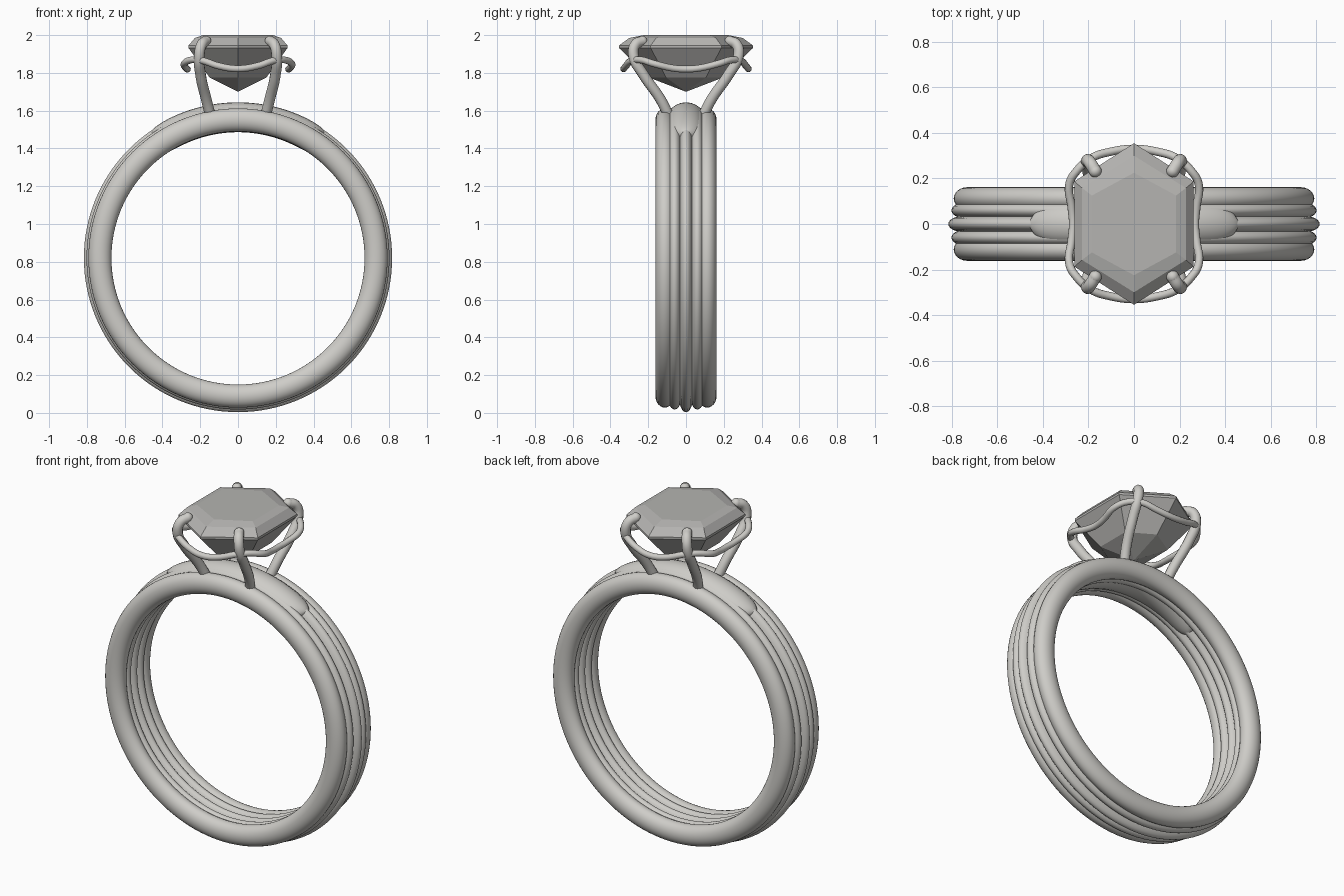
import bpy, bmesh
from math import sin, cos, pi, radians

if "Cube" in bpy.data.objects:
    bpy.data.objects.remove(bpy.data.objects["Cube"], do_unlink=True)


def material(name, color):
    m = bpy.data.materials.new(name)
    m.use_nodes = True
    m.diffuse_color = (*color, 1)
    m.node_tree.nodes["Principled BSDF"].inputs["Base Color"].default_value = (*color, 1)
    return m


metal = material("pale_metal", (0.62, 0.61, 0.58))
stone = material("grey_stone", (0.46, 0.455, 0.44))
CENTER_Z = 0.82


def finish(name, bm, mat, smooth):
    bmesh.ops.recalc_face_normals(bm, faces=bm.faces[:])
    me = bpy.data.meshes.new(name)
    for f in bm.faces:
        f.smooth = smooth
    bm.to_mesh(me)
    bm.free()
    me.materials.append(mat)
    ob = bpy.data.objects.new(name, me)
    bpy.context.collection.objects.link(ob)
    return ob


def bridge(bm, a, b):
    n = len(a)
    for i in range(n):
        bm.faces.new((a[i], a[(i + 1) % n], b[(i + 1) % n], b[i]))


def band(name, y, radius, half_width, half_depth, half_angle=None):
    """Sweep an oval section round the finger; a half_angle makes a capped arc at the top."""
    bm = bmesh.new()
    steps, sides = 128, 24
    rings = []
    for s in range(steps + (half_angle is not None)):
        if half_angle is None:
            a, k = 2 * pi * s / steps, 1
        else:
            t = -cos(pi * s / steps)
            a, k = half_angle * t, max(0.05, (1 - abs(t) ** 12) ** 0.5)
        ring = []
        for i in range(sides):
            u = 2 * pi * i / sides
            r = radius + half_depth * (0.75 + 0.25 * k) * cos(u)
            ring.append(bm.verts.new((r * sin(a), y + half_width * k * sin(u),
                                      CENTER_Z + r * cos(a))))
        rings.append(ring)
    for a, b in zip(rings, rings[1:]):
        bridge(bm, a, b)
    if half_angle is None:
        bridge(bm, rings[-1], rings[0])
    else:
        bm.faces.new(rings[0])
        bm.faces.new(rings[-1])
    return finish(name, bm, metal, True)


def wire(name, points, radius, cyclic=False):
    """Round wire through the points, turned into a mesh."""
    cu = bpy.data.curves.new(name, "CURVE")
    cu.dimensions = "3D"
    cu.bevel_depth = radius
    cu.bevel_resolution = 4
    cu.use_fill_caps = True
    sp = cu.splines.new("BEZIER")
    sp.resolution_u = 8
    sp.bezier_points.add(len(points) - 1)
    sp.use_cyclic_u = cyclic
    for bp, p in zip(sp.bezier_points, points):
        bp.co = p
        bp.handle_left_type = bp.handle_right_type = "AUTO"
    ob = bpy.data.objects.new(name, cu)
    bpy.context.collection.objects.link(ob)
    cu.materials.append(metal)
    bpy.ops.object.select_all(action="DESELECT")
    ob.select_set(True)
    bpy.context.view_layer.objects.active = ob
    bpy.ops.object.convert(target="MESH")
    bpy.ops.object.shade_smooth_by_angle(angle=radians(50))


# Ribbed band: two rims, two inner ribs, a centre rib
band("centre_rib", 0, 0.744, 0.036, 0.072)
for side, s in (("front", -1), ("back", 1)):
    band(side + "_rim", s * 0.112, 0.731, 0.05, 0.061)
    band(side + "_rib", s * 0.06, 0.737, 0.036, 0.065)

# Smooth domed bridge under the setting
band("bridge", 0, 0.745, 0.095, 0.079, radians(35))

# Four claws, each with a rounded tip hooked over the stone
claw = [(0.145, 0.09, 1.57), (0.168, 0.135, 1.66), (0.198, 0.225, 1.79),
        (0.205, 0.278, 1.89), (0.192, 0.268, 1.95), (0.17, 0.232, 1.968)]
for nx, sx in (("left", 1), ("right", -1)):
    for ny, sy in (("front", -1), ("back", 1)):
        wire(f"{ny}_{nx}_claw", [(sx * x, sy * y, z) for x, y, z in claw], 0.028)
        x, y, z = claw[-1]
        bm = bmesh.new()
        bmesh.ops.create_uvsphere(bm, u_segments=16, v_segments=10, radius=0.028)
        bmesh.ops.translate(bm, verts=bm.verts[:], vec=(sx * x, sy * y, z))
        finish(f"{ny}_{nx}_claw_tip", bm, metal, True)

# Wavy gallery wire joining the claws, mirrored from one quarter
q = [(0.1, 0.318, 1.836), (0.19, 0.288, 1.865), (0.25, 0.235, 1.868),
     (0.284, 0.175, 1.85), (0.274, 0.07, 1.825)]
half = [(0, 0.33, 1.822)] + q + [(0.268, 0, 1.82)] + [(x, -y, z) for x, y, z in q[::-1]]
loop = half + [(-x, -y, z) for x, y, z in half]
wire("gallery_wire", loop, 0.018, cyclic=True)

# Faceted hexagonal stone: (point y, side x, side y, height) for each level
levels = [(0.225, 0.185, 0.125, 2.0), (0.3, 0.228, 0.158, 1.985),
          (0.355, 0.262, 0.187, 1.945), (0.355, 0.262, 0.187, 1.932),
          (0.195, 0.15, 0.105, 1.775)]
bm = bmesh.new()
rings = [[bm.verts.new(p) for p in ((0, py, z), (sx, sy, z), (sx, -sy, z),
                                    (0, -py, z), (-sx, -sy, z), (-sx, sy, z))]
         for py, sx, sy, z in levels]
bm.faces.new(rings[0])
for a, b in zip(rings, rings[1:]):
    bridge(bm, a, b)
tip = bm.verts.new((0, 0, 1.7))
for i in range(6):
    bm.faces.new((rings[-1][i], rings[-1][(i + 1) % 6], tip))
finish("stone", bm, stone, False)
